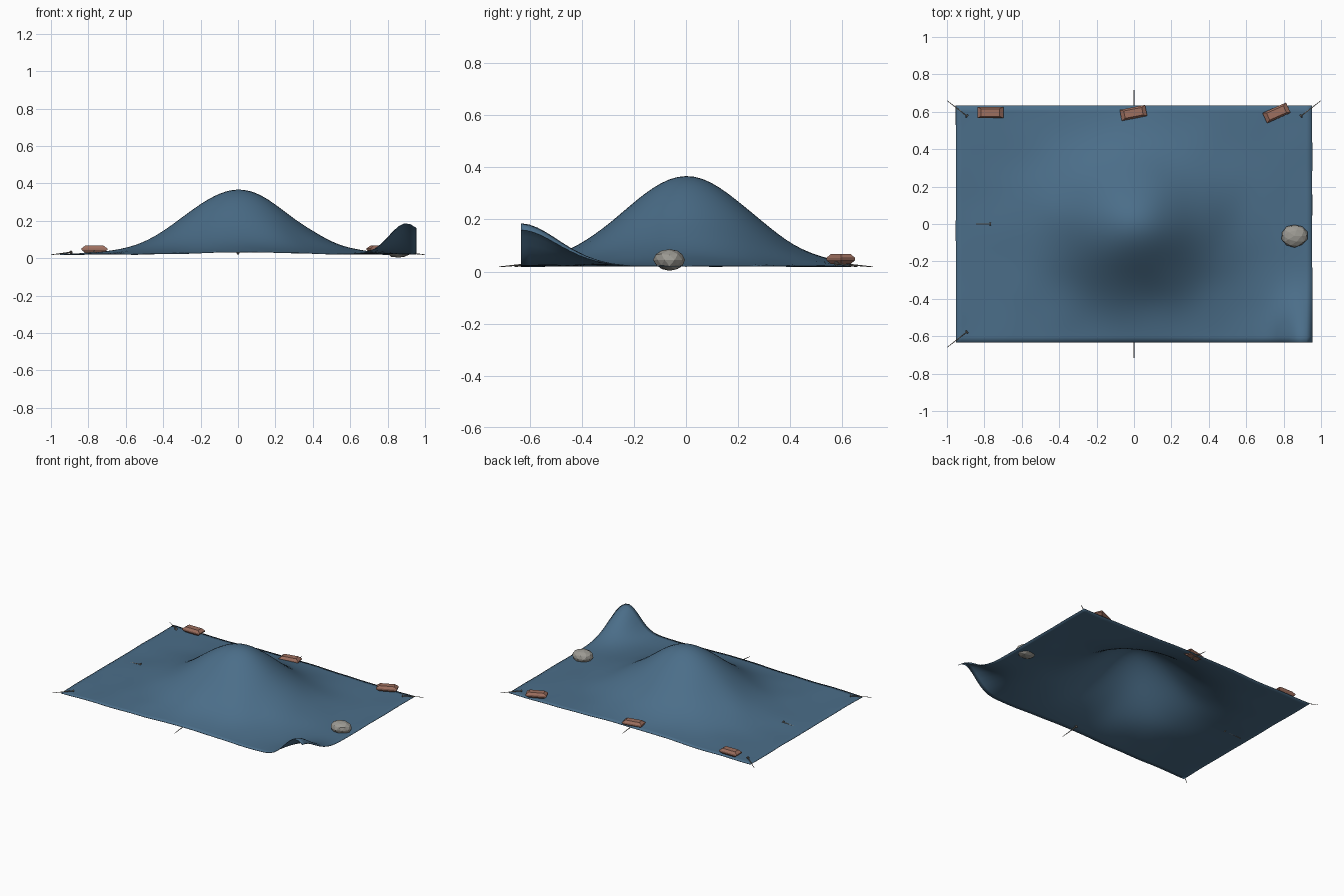
import bpy, bmesh, math, random
from mathutils import Vector, Matrix, noise

if "Cube" in bpy.data.objects:
    bpy.data.objects.remove(bpy.data.objects["Cube"])

random.seed(4)


def material(name, rgb):
    m = bpy.data.materials.new(name)
    m.diffuse_color = (*rgb, 1)
    m.use_nodes = True
    m.node_tree.nodes["Principled BSDF"].inputs["Base Color"].default_value = m.diffuse_color
    return m


BLUE = material("tarp_blue", (0.07, 0.155, 0.25))
BRICK = material("brick_red", (0.34, 0.16, 0.115))
STONE = material("stone_grey", (0.33, 0.32, 0.29))
STEEL = material("peg_steel", (0.2, 0.18, 0.16))


def finish(bm, name, mat, smooth=False):
    bmesh.ops.recalc_face_normals(bm, faces=bm.faces)
    me = bpy.data.meshes.new(name)
    bm.to_mesh(me)
    bm.free()
    me.materials.append(mat)
    for p in me.polygons:
        p.use_smooth = smooth
    ob = bpy.data.objects.new(name, me)
    bpy.context.collection.objects.link(ob)
    return ob


def bell(x, y, cx, cy, sx, sy):
    return math.exp(-((x - cx) / sx) ** 2 / 2 - ((y - cy) / sy) ** 2 / 2)


def tarp_height(x, y):
    mound = bell(x, y, 0, 0, 0.278, 0.244)
    corner = bell(x, y, 0.9, -0.64, 0.092, 0.15)
    ripple = noise.noise(Vector((x * 5, y * 5, 0.3)))
    return 0.02 + 0.345 * mound + 0.165 * corner + (0.004 + 0.008 * mound * (1 - mound)) * ripple


# Tarp: thin sheet draped over a mound, with one loose lifted corner
bm = bmesh.new()
bmesh.ops.create_grid(bm, x_segments=60, y_segments=40, size=1)
for v in bm.verts:
    v.co.x *= 0.953
    v.co.y *= 0.634
    v.co.z = tarp_height(v.co.x, v.co.y)
tarp = finish(bm, "tarp", BLUE, True)
sol = tarp.modifiers.new("thickness", 'SOLIDIFY')
sol.thickness = 0.003
sol.offset = 0


# Bricks: rectangular blocks with sloped upper and lower edges
def brick(name, x, y, turn):
    bm = bmesh.new()
    rings = []
    for z, inset in ((0.029, 0.02), (0.044, 0), (0.052, 0), (0.067, 0.02)):
        hx, hy = 0.069 - inset, 0.03 - inset * 0.5
        rings.append([bm.verts.new((sx * hx, sy * hy, z))
                      for sx, sy in ((-1, -1), (1, -1), (1, 1), (-1, 1))])
    for a, b in zip(rings, rings[1:]):
        for i in range(4):
            j = (i + 1) % 4
            bm.faces.new((a[i], a[j], b[j], b[i]))
    bm.faces.new(rings[0][::-1])
    bm.faces.new(rings[-1])
    ob = finish(bm, name, BRICK)
    ob.location = (x, y, 0)
    ob.rotation_euler.z = math.radians(turn)


brick("brick_left", -0.768, 0.596, 0)
brick("brick_middle", -0.003, 0.594, 11)
brick("brick_right", 0.762, 0.594, 24)

# Stone: lumpy faceted ball holding down the right edge
bm = bmesh.new()
bmesh.ops.create_icosphere(bm, subdivisions=2, radius=1)
for v in bm.verts:
    v.co *= random.uniform(0.94, 1.03)
    v.co = Vector((v.co.x * 0.073, v.co.y * 0.062, v.co.z * 0.043))
low = min(v.co.z for v in bm.verts)
bmesh.ops.translate(bm, verts=bm.verts, vec=(0.858, -0.063, 0.003 - low))
finish(bm, "stone", STONE)


# Pegs: slim pins lying almost flat, with a small head at the inner end
def peg(name, outer, inner):
    a = Vector((*outer, 0.018))
    b = Vector((*inner, 0.031))
    d = b - a
    bm = bmesh.new()
    turn = d.to_track_quat('Z', 'Y').to_matrix().to_4x4()
    bmesh.ops.create_cone(bm, cap_ends=True, segments=6, radius1=0.0015, radius2=0.004,
                          depth=d.length, matrix=Matrix.Translation((a + b) / 2) @ turn)
    bmesh.ops.create_cone(bm, cap_ends=True, segments=8, radius1=0.009, radius2=0.009,
                          depth=0.006, matrix=Matrix.Translation(b) @ turn)
    finish(bm, name, STEEL)


for sx, sy, tag in ((-1, 1, "back_left"), (1, 1, "back_right"), (-1, -1, "front_left")):
    peg("peg_" + tag, (sx * 1.0, sy * 0.66), (sx * 0.893, sy * 0.577))
peg("peg_back", (0, 0.718), (0, 0.58))
peg("peg_front", (0, -0.718), (0, -0.58))
peg("peg_left", (-0.905, 0), (-0.768, 0))
